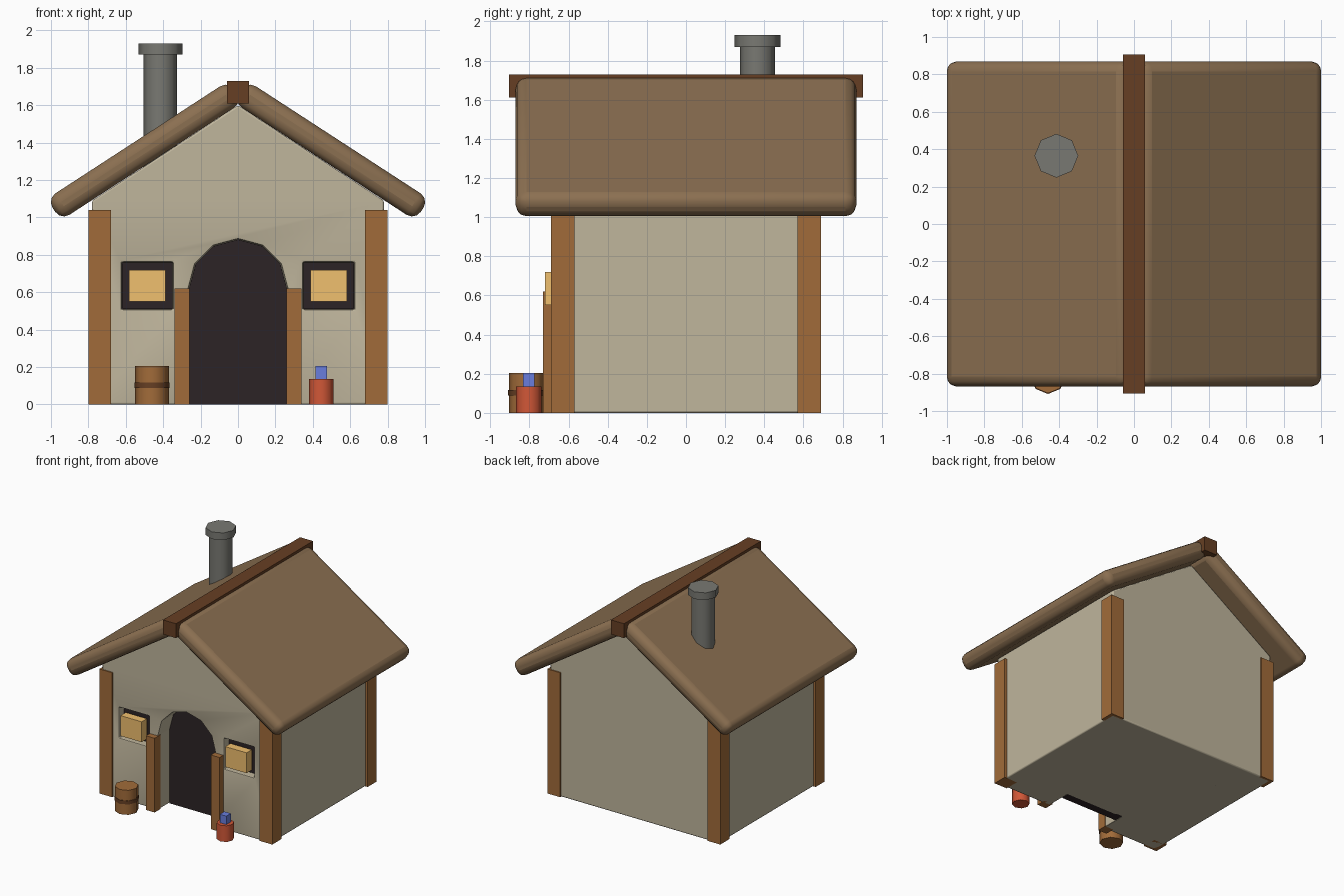
import bpy, bmesh, math
from mathutils import Vector, Matrix

if "Cube" in bpy.data.objects:
    bpy.data.objects.remove(bpy.data.objects["Cube"])


def mat(name, r, g, b):
    m = bpy.data.materials.new(name)
    m.diffuse_color = [(c / 255) ** 2.2 for c in (r, g, b)] + [1]
    m.use_nodes = True
    m.node_tree.nodes["Principled BSDF"].inputs["Base Color"].default_value = m.diffuse_color
    return m


PLASTER = mat("plaster", 190, 180, 155)
THATCH = mat("thatch", 138, 111, 82)
WOOD = mat("wood", 160, 107, 60)
DARK_WOOD = mat("dark_wood", 102, 65, 40)
STONE = mat("stone", 120, 120, 114)
VOID = mat("dark", 48, 40, 42)
GLOW = mat("window_glow", 240, 190, 110)
RED = mat("red", 208, 88, 58)
BLUE = mat("blue", 105, 125, 220)


def finish(name, bm, material):
    bmesh.ops.recalc_face_normals(bm, faces=bm.faces)
    me = bpy.data.meshes.new(name)
    bm.to_mesh(me)
    bm.free()
    ob = bpy.data.objects.new(name, me)
    bpy.context.collection.objects.link(ob)
    if material:
        me.materials.append(material)
    return ob


def box(name, lo, hi, material=None):
    lo, hi = Vector(lo), Vector(hi)
    bm = bmesh.new()
    bmesh.ops.create_cube(bm, size=1, matrix=Matrix.Translation((lo + hi) / 2)
                          @ Matrix.Diagonal((*(hi - lo), 1)))
    return finish(name, bm, material)


def extrude_y(name, pts, y0, y1, material=None):
    bm = bmesh.new()
    face = bm.faces.new([bm.verts.new((x, y0, z)) for x, z in pts])
    new = bmesh.ops.extrude_face_region(bm, geom=[face])["geom"]
    bmesh.ops.translate(bm, vec=(0, y1 - y0, 0),
                        verts=[v for v in new if isinstance(v, bmesh.types.BMVert)])
    return finish(name, bm, material)


def smooth(ob, angle=50):
    bpy.ops.object.select_all(action='DESELECT')
    ob.select_set(True)
    bpy.context.view_layer.objects.active = ob
    bpy.ops.object.shade_smooth_by_angle(angle=math.radians(angle))


def drum(name, x, y, z0, z1, r, material):
    bm = bmesh.new()
    bmesh.ops.create_cone(bm, cap_ends=True, segments=8, radius1=r, radius2=r,
                          depth=z1 - z0, matrix=Matrix.Translation((x, y, (z0 + z1) / 2)))
    ob = finish(name, bm, material)
    smooth(ob)
    return ob


def bevel(ob, width, segments):
    b = ob.modifiers.new("bevel", 'BEVEL')
    b.width, b.segments = width, segments
    b.limit_method, b.angle_limit = 'ANGLE', math.radians(40)


def arch(r, bottom):
    return ([(-r, bottom)] + [(-r * math.cos(i * math.pi / 6), 0.62 + r * math.sin(i * math.pi / 6))
                              for i in range(7)] + [(r, bottom)])


# Gabled wall block with recesses
body = extrude_y("walls", [(-.78, 0), (.78, 0), (.78, 1.09), (0, 1.6), (-.78, 1.09)],
                 -.68, .68, PLASTER)
cutters = [extrude_y("door_cutter", arch(.265, -.1), -.9, -.47)]
for s in (-1, 1):
    cx = s * .485
    cutters.append(box("window_cutter", (cx - .137, -.9, .507), (cx + .137, -.59, .763)))
for c in cutters:
    m = body.modifiers.new("cut", 'BOOLEAN')
    m.operation, m.solver, m.object = 'DIFFERENCE', 'EXACT', c
    c.hide_render = True
    c.hide_set(True)
bevel(body, .012, 2)
smooth(body, 40)

# Dark doorway
extrude_y("doorway", arch(.262, 0), -.53, -.45, VOID)

for s, side in ((-1, "left"), (1, "right")):
    # Windows
    cx = s * .485
    box(side + "_window_back", (cx - .135, -.62, .51), (cx + .135, -.57, .76), VOID)
    box(side + "_window_pane", (cx - .098, -.72, .55), (cx + .098, -.65, .72), GLOW)
    # Door posts
    xs = sorted((s * .26, s * .34))
    box(side + "_door_post", (xs[0], -.73, 0), (xs[1], -.65, .62), WOOD)
    # Corner posts
    xs = sorted((s * .68, s * .80))
    for t, end in ((-1, "front"), (1, "back")):
        ys = sorted((t * .57, t * .69))
        box(f"{end}_{side}_post", (xs[0], ys[0], 0), (xs[1], ys[1], 1.04), WOOD)
    # Sloped rounded roof slab
    a = math.atan(.65)
    u = Vector((s * math.cos(a), -math.sin(a)))
    n = Vector((s * math.sin(a), math.cos(a)))
    apex = Vector((0, 1.6))
    pts = [apex + u * d + n * h for d, h in ((-.03, 0), (1.13, 0), (1.13, .137), (-.03, .137))]
    slab = extrude_y(side + "_roof", pts, -.87, .87, THATCH)
    bevel(slab, .055, 3)
    smooth(slab, 40)

# Ridge beam
box("ridge_beam", (-.06, -.905, 1.61), (.06, .905, 1.73), DARK_WOOD)

# Chimney
drum("chimney", -.415, .365, 0, 1.88, .09, STONE)
drum("chimney_cap", -.415, .365, 1.87, 1.93, .117, STONE)

# Barrel with band
drum("barrel", -.46, -.815, 0, .205, .09, WOOD)
drum("barrel_band", -.46, -.815, .088, .118, .094, DARK_WOOD)

# Flower pot
drum("pot", .445, -.803, 0, .135, .066, RED)
box("flower", (.415, -.833, .12), (.475, -.773, .205), BLUE)
